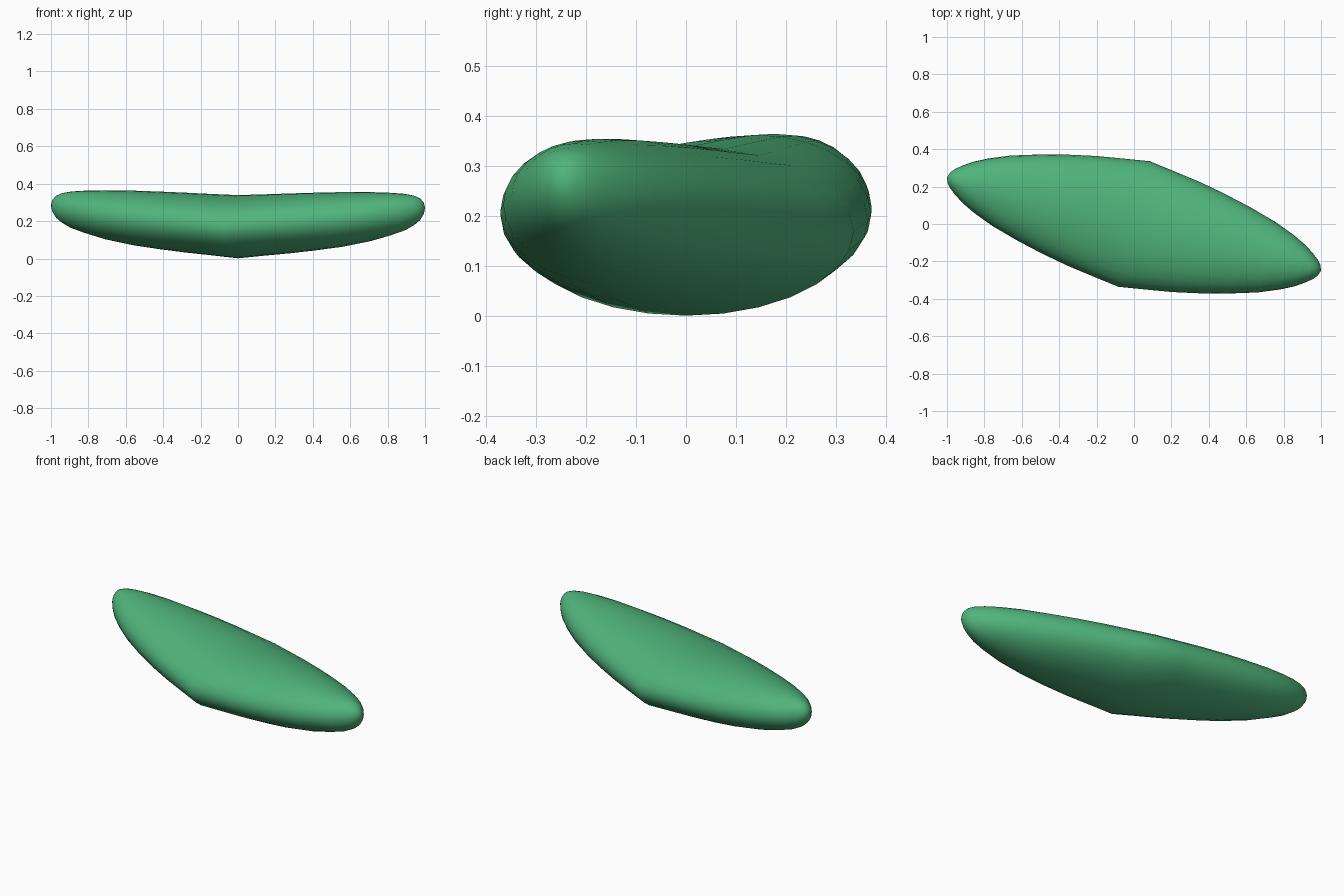
import bpy, bmesh, math

if "Cube" in bpy.data.objects:
    bpy.data.objects.remove(bpy.data.objects["Cube"])

SEGMENTS = 28

# Half profile from the bent middle to the tip: distance, half width, half height, centre z
PROFILE = [(0.00, 0.346, 0.169, 0.170), (0.14, 0.325, 0.164, 0.180),
           (0.28, 0.303, 0.160, 0.190), (0.42, 0.274, 0.154, 0.201),
           (0.56, 0.239, 0.146, 0.213), (0.71, 0.194, 0.131, 0.229),
           (0.82, 0.149, 0.113, 0.244), (0.89, 0.113, 0.098, 0.254),
           (0.94, 0.078, 0.079, 0.264), (0.97, 0.053, 0.060, 0.270),
           (0.99, 0.029, 0.034, 0.275)]
TIP_Z = 0.278

# Long axis and the width direction, both seen from above
AXIS = (1.0, -0.25)
L = math.hypot(*AXIS)
SIDE = (0.25 / L, 1.0 / L)


def ring(bm, t, width, height, z):
    z += -0.007 * t          # one end sits slightly lower
    verts = []
    for i in range(SEGMENTS):
        a = 2 * math.pi * i / SEGMENTS
        w = width * math.cos(a)
        verts.append(bm.verts.new((AXIS[0] * t + SIDE[0] * w,
                                   AXIS[1] * t + SIDE[1] * w,
                                   z + height * math.sin(a))))
    return verts


# Bent leaf-shaped body: lofted rings, mirrored about the middle crease
bm = bmesh.new()
stations = [(-t, w, h, z) for t, w, h, z in reversed(PROFILE[1:])] + PROFILE
rings = [ring(bm, *s) for s in stations]
for a, b in zip(rings, rings[1:]):
    for i in range(SEGMENTS):
        j = (i + 1) % SEGMENTS
        bm.faces.new((a[i], a[j], b[j], b[i]))

# Rounded tips
for sign, loop in ((-1, rings[0]), (1, rings[-1])):
    tip = bm.verts.new((sign * AXIS[0], sign * AXIS[1], TIP_Z - 0.007 * sign))
    for i in range(SEGMENTS):
        bm.faces.new((loop[i], loop[(i + 1) % SEGMENTS], tip))
bmesh.ops.recalc_face_normals(bm, faces=bm.faces)

mesh = bpy.data.meshes.new("bent_leaf")
bm.to_mesh(mesh)
bm.free()
leaf = bpy.data.objects.new("bent_leaf", mesh)
bpy.context.collection.objects.link(leaf)

green = bpy.data.materials.new("green")
green.diffuse_color = (0.08, 0.46, 0.2, 1)
green.use_nodes = True
green.node_tree.nodes["Principled BSDF"].inputs["Base Color"].default_value = green.diffuse_color
mesh.materials.append(green)

bpy.context.view_layer.objects.active = leaf
leaf.select_set(True)
bpy.ops.object.shade_smooth_by_angle(angle=math.radians(40))
